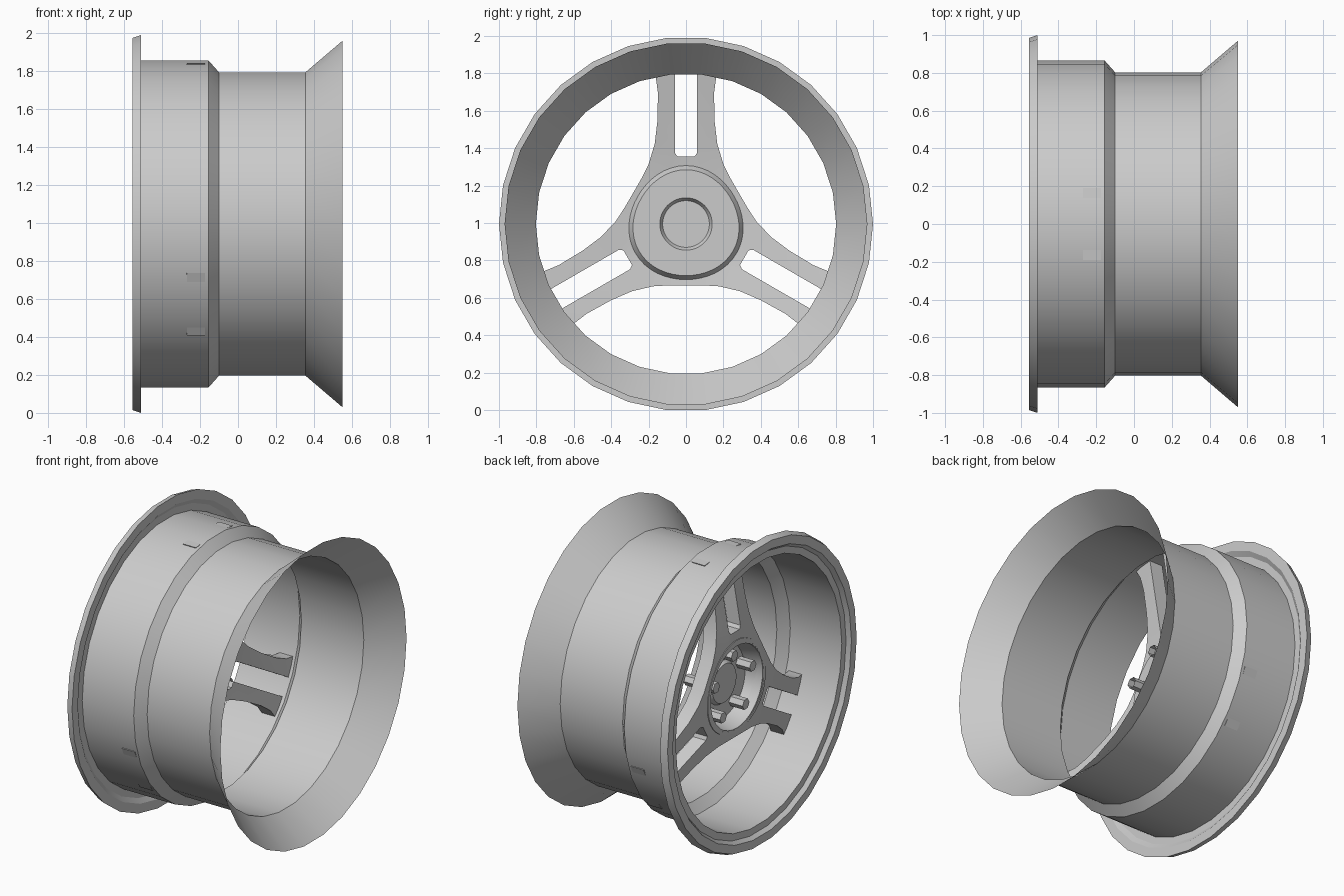
import bpy, bmesh, math
from mathutils import Vector

old = bpy.data.objects.get("Cube")
if old:
    bpy.data.objects.remove(old, do_unlink=True)

SIDES = 30
AXLE_Z = math.cos(math.pi / SIDES)

metal = bpy.data.materials.new("grey_metal")
metal.use_nodes = True
metal.diffuse_color = (0.6, 0.6, 0.6, 1)
metal.node_tree.nodes["Principled BSDF"].inputs["Base Color"].default_value = (0.6, 0.6, 0.6, 1)


def finish(name, bm, angle=30):
    """Turn a bmesh into a smooth-shaded object sitting on the axle."""
    bmesh.ops.remove_doubles(bm, verts=bm.verts, dist=0.0005)
    bmesh.ops.recalc_face_normals(bm, faces=bm.faces)
    mesh = bpy.data.meshes.new(name)
    bm.to_mesh(mesh)
    bm.free()
    mesh.materials.append(metal)
    obj = bpy.data.objects.new(name, mesh)
    obj.location.z = AXLE_Z
    bpy.context.collection.objects.link(obj)
    bpy.ops.object.select_all(action='DESELECT')
    obj.select_set(True)
    bpy.context.view_layer.objects.active = obj
    bpy.ops.object.shade_smooth_by_angle(angle=math.radians(angle))
    return obj


def lathe(name, profile, sides, lobe=0.0):
    """Revolve (x, radius) points around the axle; lobe makes it three-cornered."""
    bm = bmesh.new()
    rings = []
    for x, r in profile:
        ring = []
        for i in range(sides):
            a = math.tau * i / sides
            k = r
            if r > 0.2:
                k *= 1 + lobe * math.cos(3 * (a - math.pi / 2))
            ring.append(bm.verts.new((x, k * math.cos(a), k * math.sin(a))))
        rings.append(ring)
    for a, b in zip(rings, rings[1:]):
        for i in range(sides):
            j = (i + 1) % sides
            if profile[rings.index(b)][1] == 0:
                b[i].co = (b[i].co.x, 0, 0)
            bm.faces.new((a[i], a[j], b[j], b[i]))
    bmesh.ops.dissolve_degenerate(bm, dist=0.0001, edges=bm.edges)
    return finish(name, bm)


# Rim barrel with inner flare
lathe("rim_barrel", [(-0.53, 0.865), (-0.155, 0.865), (-0.10, 0.803),
                     (0.355, 0.803), (0.55, 0.97)], SIDES)

# Stepped outer lip
lathe("outer_lip", [(-0.53, 0.865), (-0.53, 0.91), (-0.555, 0.93), (-0.555, 0.985),
                    (-0.51, 1.0), (-0.51, 0.94), (-0.53, 0.91)], SIDES)

# Hub dish with a recessed centre
lathe("hub", [(-0.28, 0), (-0.28, 0.125), (-0.255, 0.14), (-0.255, 0.25),
              (-0.37, 0.28), (-0.37, 0.3), (-0.27, 0.305), (-0.235, 0.283),
              (-0.235, 0.14), (-0.26, 0.125), (-0.26, 0)], 48, 0.025)

# Three split spokes: half outline as (sideways, outward), mirrored and repeated
half = [(0.045, 0.36), (0.06, 0.38), (0.06, 0.858), (0.19, 0.845), (0.162, 0.79),
        (0.15, 0.7), (0.153, 0.55), (0.167, 0.43), (0.2, 0.32), (0.24, 0.24)]
spoke = [(-s, r) for s, r in reversed(half)] + half


def loop(bm, points):
    verts = [bm.verts.new((0, y, z)) for y, z in points]
    return [bm.edges.new((v, verts[(i + 1) % len(verts)])) for i, v in enumerate(verts)]


outline = []
for k in range(3):
    c, s = math.cos(math.tau * k / 3), math.sin(math.tau * k / 3)
    outline += [(t * c + r * s, r * c - t * s) for t, r in spoke]
hole = [(0.27 * math.cos(math.tau * i / 36), 0.27 * math.sin(math.tau * i / 36))
        for i in range(36)]

bm = bmesh.new()
edges = loop(bm, outline) + loop(bm, hole)
bmesh.ops.triangle_fill(bm, use_beauty=True, use_dissolve=False,
                        edges=edges, normal=Vector((1, 0, 0)))
for v in bm.verts:
    radius = math.hypot(v.co.y, v.co.z)
    v.co.x = -0.37 + 0.1 * max(0, radius - 0.3) / 0.56
new = bmesh.ops.extrude_face_region(bm, geom=bm.faces[:])
bmesh.ops.translate(bm, vec=(0.095, 0, 0),
                    verts=[g for g in new["geom"] if isinstance(g, bmesh.types.BMVert)])
finish("spokes", bm)

# Five hexagonal lug nuts, open at the back
for n in range(5):
    a = math.pi / 2 + math.tau * n / 5
    bm = bmesh.new()
    ends = []
    for x in (-0.355, -0.14):
        ends.append([bm.verts.new((x, 0.2 * math.cos(a) + 0.036 * math.cos(math.tau * i / 6),
                                   0.2 * math.sin(a) + 0.036 * math.sin(math.tau * i / 6)))
                     for i in range(6)])
    bm.faces.new(ends[0])
    for i in range(6):
        j = (i + 1) % 6
        bm.faces.new((ends[0][i], ends[0][j], ends[1][j], ends[1][i]))
    finish("lug_nut_%d" % (n + 1), bm)
